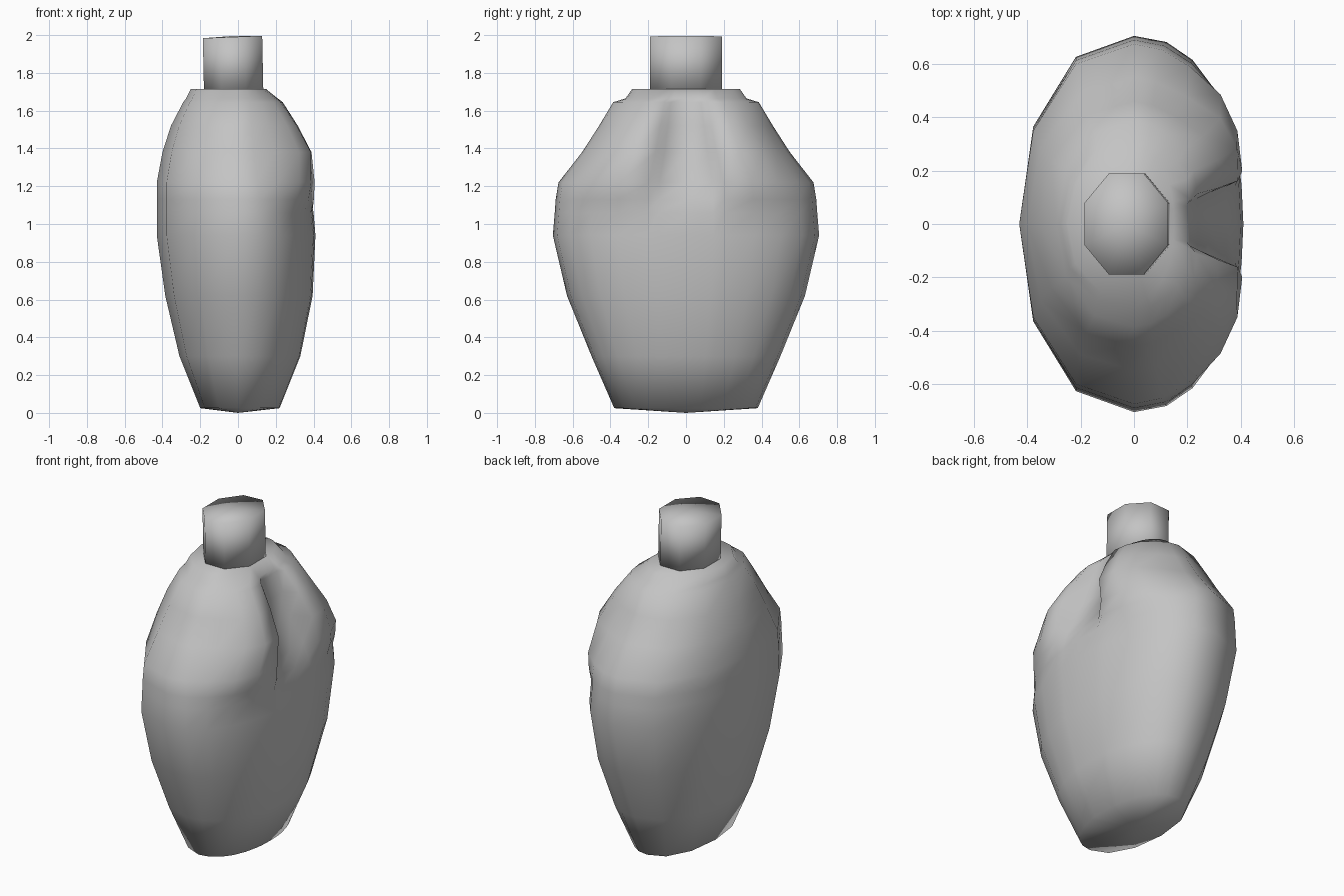
import bpy, bmesh, math

cube = bpy.data.objects.get("Cube")
if cube:
    bpy.data.objects.remove(cube)

grey = bpy.data.materials.new("plain grey")
grey.use_nodes = True
colour = (0.55, 0.55, 0.55, 1)
grey.diffuse_color = colour
grey.node_tree.nodes["Principled BSDF"].inputs["Base Color"].default_value = colour


def loft(name, rings, bottom, top):
    """Skin a stack of rings and close both ends with a fan to a tip."""
    bm = bmesh.new()
    loops = [[bm.verts.new(p) for p in ring] for ring in rings]
    n = len(loops[0])
    for low, high in zip(loops, loops[1:]):
        for i in range(n):
            j = (i + 1) % n
            bm.faces.new((low[i], low[j], high[j], high[i]))
    for loop, tip in ((loops[0], bottom), (loops[-1], top)):
        v = bm.verts.new(tip)
        for i in range(n):
            bm.faces.new((loop[i], loop[(i + 1) % n], v))
    bmesh.ops.recalc_face_normals(bm, faces=bm.faces)
    mesh = bpy.data.meshes.new(name)
    bm.to_mesh(mesh)
    bm.free()
    mesh.materials.append(grey)
    mesh.shade_smooth()
    obj = bpy.data.objects.new(name, mesh)
    bpy.context.collection.objects.link(obj)
    return obj


def power(v, e):
    return math.copysign(abs(v) ** e, v)


# Half section: angle from the chest side, share of the chest swelling
half = [(0, 0), (11, 0), (16, .85), (30, 1), (45, .85), (60, .3), (75, 0),
        (90, 0), (118, 0), (150, 0), (180, 0)]
section = half + [(-a, w) for a, w in half[-2:0:-1]]

# Height, chest depth, back depth, half width, chest swelling
levels = [
    (.025, .22, .20, .38, 0),
    (.30, .33, .31, .50, 0),
    (.62, .395, .385, .63, 0),
    (.94, .41, .43, .705, 0),
    (1.06, .40, .43, .695, 0),
    (1.13, .385, .43, .69, .035),
    (1.22, .35, .43, .675, .08),
    (1.38, .28, .40, .55, .14),
    (1.52, .24, .355, .46, .10),
    (1.645, .21, .29, .385, .04),
    (1.665, .20, .275, .32, .02),
    (1.715, .15, .25, .285, 0),
]


def body_ring(z, front, back, width, swell):
    ring = []
    for angle, weight in section:
        a = math.radians(angle)
        depth = front if abs(angle) < 90 else back
        ring.append((depth * power(math.cos(a), .9) + swell * weight,
                     width * power(math.sin(a), .95), z))
    return ring


# Torso-shaped body with two chest swellings and a cleft between them
loft("body", [body_ring(*lv) for lv in levels], (0, 0, 0), (-.03, 0, 1.715))


# Eight-sided neck with a slightly tilted top
def neck_ring(z, shift, tilt):
    ring = []
    for i in range(8):
        a = math.radians(22.5 + 45 * i)
        x = .17 * math.cos(a)
        ring.append((x - .025 + shift, .205 * math.sin(a), z + tilt * x))
    return ring


loft("neck", [neck_ring(1.70, .002, .03), neck_ring(1.99, -.004, .04)],
     (-.025, 0, 1.70), (-.03, 0, 1.995))
